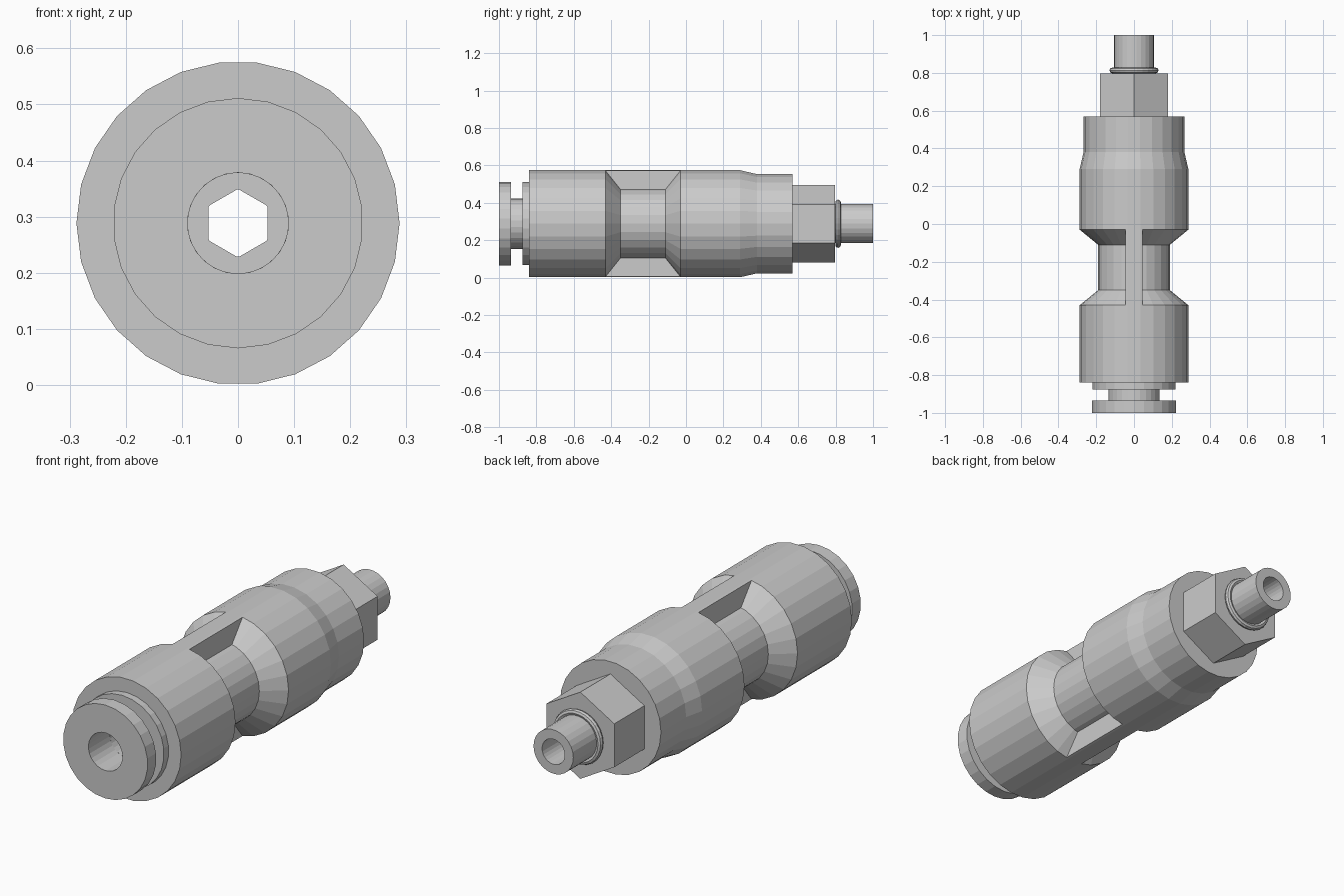
import bpy, bmesh
from math import sin, cos, tan, pi

if "Cube" in bpy.data.objects:
    bpy.data.objects.remove(bpy.data.objects["Cube"])

CZ = 0.2885          # height of the long axis
SIDES = 26
R = 0.288            # main body radius


def finish(bm, name):
    bmesh.ops.recalc_face_normals(bm, faces=bm.faces[:])
    me = bpy.data.meshes.new(name)
    bm.to_mesh(me)
    bm.free()
    ob = bpy.data.objects.new(name, me)
    ob.location.z = CZ
    bpy.context.collection.objects.link(ob)
    return ob


def lathe(name, profile, sides=SIDES, start=0.0):
    """Revolve a closed (y, radius) loop around the y axis."""
    bm = bmesh.new()
    rings = []
    for i in range(sides):
        a = start + 2 * pi * i / sides
        rings.append([bm.verts.new((r * cos(a), y, r * sin(a))) for y, r in profile])
    n = len(profile)
    for i in range(sides):
        p, q = rings[i], rings[(i + 1) % sides]
        for j in range(n):
            k = (j + 1) % n
            bm.faces.new((p[j], p[k], q[k], q[j]))
    return finish(bm, name)


# main sleeve with waist, rear taper and through bore
lathe("body", [(-0.84, 0.09), (-0.84, R), (-0.43, R), (-0.35, 0.19), (-0.11, 0.19),
               (-0.03, R), (0.29, R), (0.38, 0.267), (0.57, 0.267), (0.57, 0.09)])

# ribs bridging the waist, flush with the sleeve facets
W, Y0, Y1 = 0.045, -0.43, -0.03
fx, fz = R * sin(pi / SIDES), R * cos(pi / SIDES)
ez = fz - (W - fx) * tan(2 * pi / SIDES)
for name, s in (("top_rib", 1), ("bottom_rib", -1)):
    bm = bmesh.new()
    section = [(-W, 0.15), (-W, ez), (-fx, fz), (fx, fz), (W, ez), (W, 0.15)]
    face = bm.faces.new([bm.verts.new((x, Y0, s * z)) for x, z in section])
    ext = bmesh.ops.extrude_face_region(bm, geom=[face], use_keep_orig=True)
    moved = [g for g in ext["geom"] if isinstance(g, bmesh.types.BMVert)]
    bmesh.ops.translate(bm, verts=moved, vec=(0, Y1 - Y0, 0))
    finish(bm, name)

# front release collar: flange, neck, flange
lathe("front_collar", [(-1.0, 0.09), (-1.0, 0.223), (-0.935, 0.223), (-0.935, 0.135),
                       (-0.875, 0.135), (-0.875, 0.222), (-0.84, 0.222), (-0.84, 0.09)],
      start=pi / 2)

# hexagonal nut, corners up and down
hexnut = lathe("hex_nut", [(0.57, 0.061), (0.57, 0.207), (0.797, 0.207), (0.797, 0.061)],
               sides=6, start=pi / 2)

# rear tube
lathe("rear_tube", [(0.57, 0.06), (0.57, 0.105), (1.0, 0.105), (1.0, 0.06)])

# sealing ring at the tube root
ring = [(0.813 + 0.015 * cos(i * pi / 4), 0.115 + 0.015 * sin(i * pi / 4)) for i in range(8)]
lathe("seal_ring", ring)
